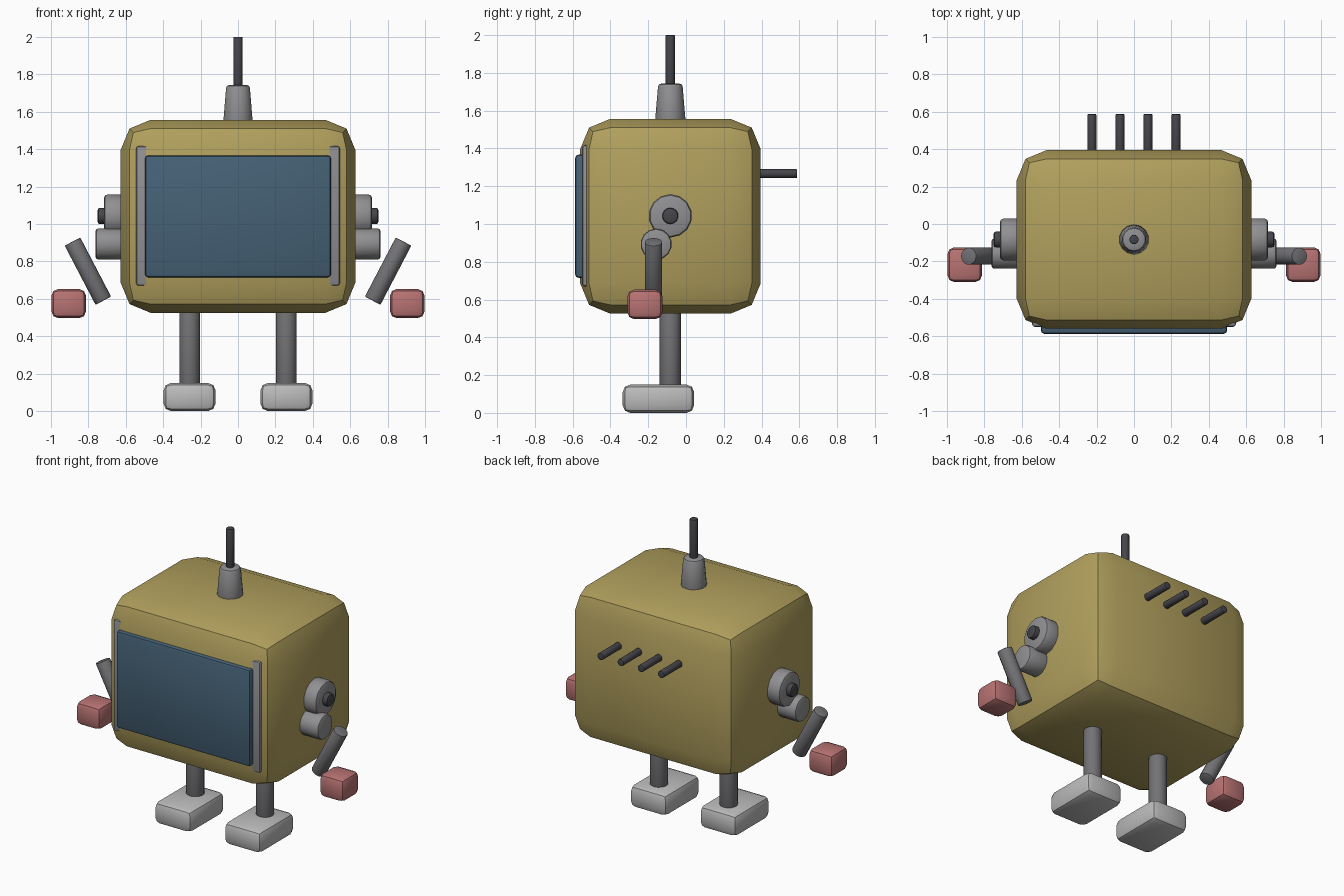
import bpy
from math import radians
from mathutils import Vector

if "Cube" in bpy.data.objects:
    bpy.data.objects.remove(bpy.data.objects["Cube"])


def material(name, r, g, b):
    m = bpy.data.materials.new(name)
    m.diffuse_color = (r, g, b, 1)
    m.use_nodes = True
    m.node_tree.nodes["Principled BSDF"].inputs["Base Color"].default_value = m.diffuse_color
    return m


GOLD = material("gold_paint", 0.44, 0.35, 0.11)
BLUE = material("screen_blue", 0.06, 0.12, 0.18)
RED = material("hand_red", 0.48, 0.17, 0.17)
DARK = material("dark_metal", 0.06, 0.06, 0.07)
MID = material("mid_metal", 0.17, 0.17, 0.18)
GREY = material("grey_metal", 0.28, 0.28, 0.29)
LIGHT = material("light_metal", 0.50, 0.50, 0.50)


def finish(obj, name, mat, bevel, segments):
    obj.name = name
    obj.data.materials.append(mat)
    if bevel:
        mod = obj.modifiers.new("bevel", 'BEVEL')
        mod.width = bevel
        mod.segments = segments
        mod.limit_method = 'ANGLE'
        mod.angle_limit = radians(40)
        bpy.ops.object.modifier_apply(modifier=mod.name)
    bpy.ops.object.shade_smooth_by_angle(angle=radians(32))
    return obj


def box(name, lo, hi, mat, bevel, segments=2):
    lo, hi = Vector(lo), Vector(hi)
    bpy.ops.mesh.primitive_cube_add(size=1, location=(lo + hi) / 2)
    obj = bpy.context.object
    obj.scale = hi - lo
    bpy.ops.object.transform_apply(location=False, rotation=False, scale=True)
    return finish(obj, name, mat, bevel, segments)


def rod(name, start, end, r1, mat, r2=None, bevel=0.005, sides=14):
    a, b = Vector(start), Vector(end)
    bpy.ops.mesh.primitive_cone_add(
        vertices=sides, radius1=r1, radius2=r1 if r2 is None else r2,
        depth=(b - a).length, location=(a + b) / 2,
        rotation=(b - a).to_track_quat('Z', 'Y').to_euler())
    return finish(bpy.context.object, name, mat, bevel, 2)


CY = -0.083  # depth of the body centre

# body, recessed screen frame and screen
box("body", (-0.627, -0.56, 0.525), (0.627, 0.395, 1.557), GOLD, 0.16)
box("screen_frame", (-0.545, -0.55, 0.67), (0.545, -0.46, 1.417), GREY, 0.015)
box("screen", (-0.498, -0.587, 0.715), (0.498, -0.48, 1.367), BLUE, 0.018)

# antenna
rod("antenna_base", (0, CY, 1.53), (0, CY, 1.743), 0.082, GREY, 0.064, 0.015)
rod("antenna_rod", (0, CY, 1.70), (0, CY, 2.0), 0.025, DARK)

# back rods
for i in range(4):
    x = -0.225 + 0.15 * i
    rod(f"back_rod_{i + 1}", (x, 0.36, 1.267), (x, 0.588, 1.267), 0.024, DARK)

# limbs on both sides
for s, side in ((-1, "left"), (1, "right")):
    rod(f"{side}_shoulder_disc", (s * 0.59, CY, 1.043), (s * 0.717, CY, 1.043),
        0.115, GREY, bevel=0.02)
    rod(f"{side}_shoulder_bolt", (s * 0.69, CY, 1.043), (s * 0.75, CY, 1.043),
        0.043, DARK, bevel=0.01)
    rod(f"{side}_arm_joint", (s * 0.59, -0.158, 0.893), (s * 0.762, -0.158, 0.893),
        0.083, GREY, bevel=0.015)
    rod(f"{side}_arm", (s * 0.885, -0.172, 0.906), (s * 0.72, -0.172, 0.59),
        0.047, MID)
    xs = sorted((s * 0.813, s * 0.997))
    box(f"{side}_hand", (xs[0], -0.31, 0.497), (xs[1], -0.125, 0.652), RED, 0.035)
    rod(f"{side}_leg", (s * 0.259, CY, 0.10), (s * 0.259, CY, 0.60), 0.056, MID)
    xs = sorted((s * 0.12, s * 0.398))
    box(f"{side}_foot", (xs[0], -0.335, 0.0), (xs[1], 0.043, 0.15), LIGHT, 0.04)
